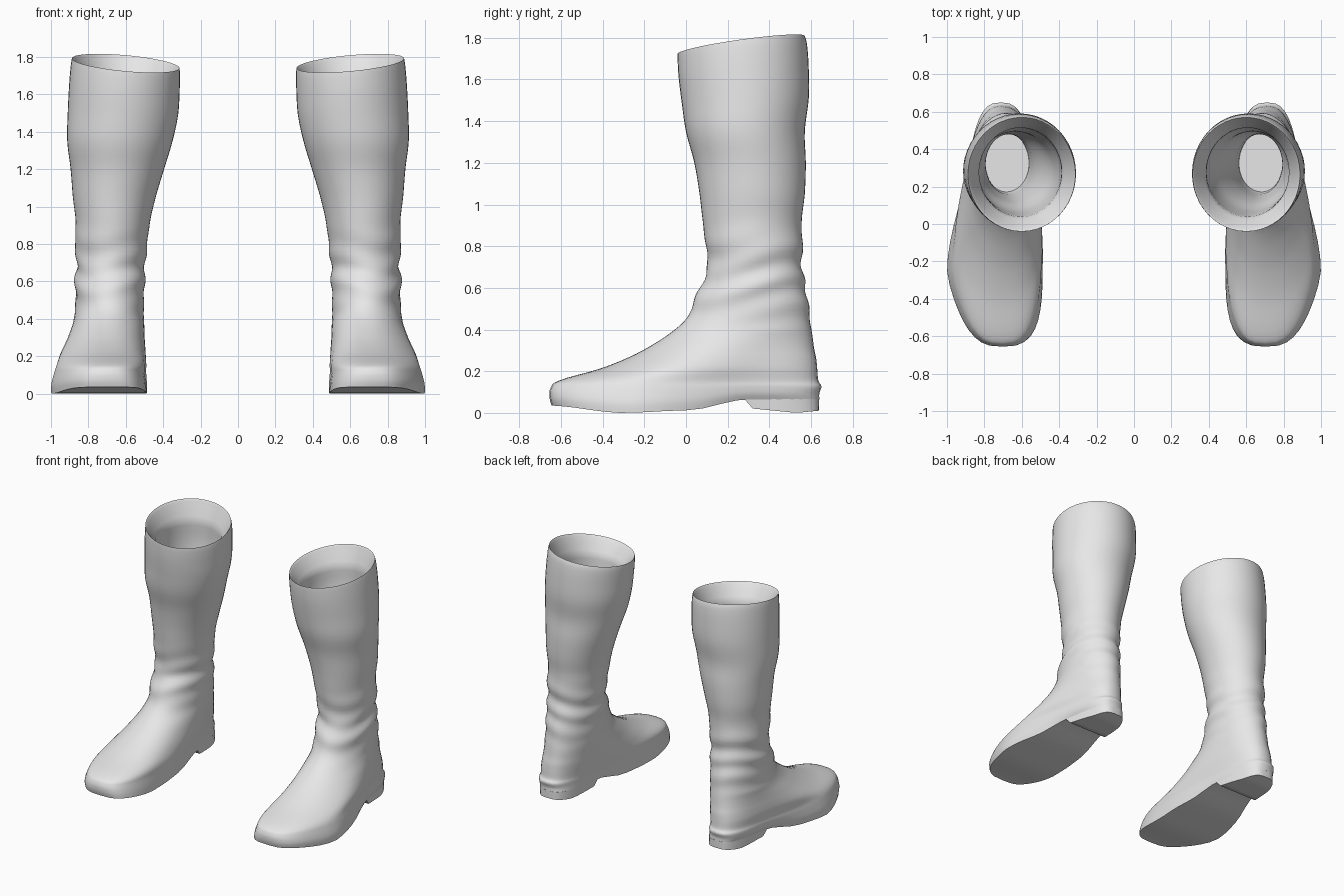
import bpy
import bmesh
from math import sin, cos, acos, pi, tau, exp, copysign

SEGMENTS = 48
STEPS = 4
TOP = 1.767

# Left boot contour: height, front y, back y, inner x, outer x
CONTOUR = [
    (0.0, -.645, .64, .475, 1.015),
    (.05, -.655, .64, .475, 1.015),
    (.11, -.65, .65, .48, 1.0),
    (.155, -.61, .635, .48, .985),
    (.21, -.42, .63, .485, .965),
    (.26, -.29, .625, .49, .94),
    (.31, -.19, .615, .495, .915),
    (.38, -.08, .605, .5, .885),
    (.45, 0, .595, .505, .87),
    (.54, .04, .585, .5, .87),
    (.62, .075, .57, .5, .87),
    (.7, .105, .555, .495, .862),
    (.8, .095, .56, .485, .872),
    (.92, .08, .555, .47, .868),
    (1.05, .065, .57, .44, .883),
    (1.2, .04, .575, .395, .895),
    (1.35, .0, .57, .35, .913),
    (1.5, -.02, .59, .32, .91),
    (1.64, -.035, .588, .312, .902),
    (1.73, -.04, .58, .31, .894),
    (TOP, -.04, .57, .313, .888),
]

# Sole rocker: y, lift
ROCKER = [(-.66, .035), (-.3, 0), (0, .012), (.3, .065), (.7, .065)]


def clamp(v):
    return max(0.0, min(1.0, v))


def smooth(v):
    v = clamp(v)
    return v * v * (3 - 2 * v)


def catmull(p, q, r, s, t):
    return q + .5 * t * (r - p + t * (2*p - 5*q + 4*r - s + t * (3*(q - r) + s - p)))


def refine(rows):
    """Smoothly subdivide the contour rows."""
    last = len(rows) - 1
    result = []
    for i in range(last):
        near = [rows[max(0, min(last, i + k))] for k in (-1, 0, 1, 2)]
        for step in range(STEPS):
            result.append(tuple(catmull(*col, step / STEPS) for col in zip(*near)))
    return result + [rows[-1]]


def rocker_lift(y):
    for (y0, a), (y1, b) in zip(ROCKER, ROCKER[1:]):
        if y <= y1:
            return a + (b - a) * smooth((y - y0) / (y1 - y0))
    return ROCKER[-1][1]


def surface_point(row, angle, inset=0.0):
    """Point on a horizontal outline; angle zero is the front."""
    z, front, back, inner, outer = row
    foot = clamp(1 - z / .4)
    s = (1 - cos(angle)) / 2
    rear = smooth((s - .25) / .55)
    centre = (inner + outer) / 2 - .04 * foot * rear
    centre -= .05 * foot * clamp(1 - s / .3)
    half = (outer - inner) / 2 - .095 * foot * rear - inset
    side = copysign(abs(sin(angle)) ** (1 - .4 * foot), sin(angle))
    x = centre + half * side
    y = front + inset + (back - front - 2 * inset) * s
    # Soft creases around the ankle
    crease = .007 * exp(-((z - .64) / .17) ** 2)
    crease *= sin(44 * z + 1.8 * cos(angle) + 1.2 * sin(2 * angle))
    x += crease * sin(angle)
    y -= crease * cos(angle)
    # Slanted top line and curved sole
    slant = smooth((z - 1.3) / (TOP - 1.3))
    z += slant * (.14 * (y - .27) + .09 * (x - .6))
    z += rocker_lift(y) * clamp(1 - row[0] / .15)
    return x, y, z


def strip_cap(bm, ring):
    """Close a ring with strips running from side to side."""
    n = len(ring)
    for i in range(n // 2):
        loop = [ring[i], ring[i + 1], ring[(n - i - 1) % n], ring[(n - i) % n]]
        unique = list(dict.fromkeys(loop))
        if len(unique) > 2:
            bm.faces.new(unique)


def bridge(bm, low, high):
    n = len(low)
    for i in range(n):
        j = (i + 1) % n
        bm.faces.new((low[i], low[j], high[j], high[i]))


def finish(bm, name, material):
    bmesh.ops.recalc_face_normals(bm, faces=bm.faces[:])
    mesh = bpy.data.meshes.new(name)
    bm.to_mesh(mesh)
    bm.free()
    mesh.materials.append(material)
    obj = bpy.data.objects.new(name, mesh)
    bpy.context.collection.objects.link(obj)
    bpy.ops.object.select_all(action='DESELECT')
    obj.select_set(True)
    bpy.context.view_layer.objects.active = obj
    bpy.ops.object.shade_smooth_by_angle(angle=pi / 4)
    mirror = obj.modifiers.new("Pair", 'MIRROR')
    mirror.use_axis = (True, False, False)
    return obj


def build_upper(material):
    """Outer leather, funnel rim, lining and inner floor."""
    bm = bmesh.new()
    rows = refine(CONTOUR)
    layers = [(row, 0.0) for row in rows]
    for row in reversed(rows[:-1]):
        if row[0] > .78:
            layers.append((row, .075 * clamp((TOP - row[0]) / .13) ** .8))
    rings = []
    for row, inset in layers:
        rings.append([bm.verts.new(surface_point(row, tau * i / SEGMENTS, inset))
                      for i in range(SEGMENTS)])
    for low, high in zip(rings, rings[1:]):
        bridge(bm, low, high)
    strip_cap(bm, rings[0])
    strip_cap(bm, rings[-1])
    return finish(bm, "boot_upper", material)


def build_heel(material):
    """Low heel block under the rear of the sole."""
    bm = bmesh.new()
    base = CONTOUR[0]
    count = 25

    def heel_ring(breast_y, bottom):
        s = (breast_y - base[1]) / (base[2] - base[1])
        start = acos(1 - 2 * s)
        ring = []
        for i in range(count + 1):
            x, y, z = surface_point(base, start + (tau - 2 * start) * i / count)
            z = .1 * abs(y - .53) if bottom else .067
            ring.append(bm.verts.new((x, y, z)))
        return ring

    low, high = heel_ring(.32, True), heel_ring(.28, False)
    bridge(bm, low, high)
    for ring in (low, high):
        for i in range(count // 2):
            bm.faces.new((ring[i], ring[i + 1], ring[count - i - 1], ring[count - i]))
    return finish(bm, "boot_heel", material)


cube = bpy.data.objects.get("Cube")
if cube:
    bpy.data.objects.remove(cube, do_unlink=True)

leather = bpy.data.materials.new("light_grey")
leather.use_nodes = True
grey = (.8, .8, .8, 1)
leather.diffuse_color = grey
leather.node_tree.nodes["Principled BSDF"].inputs["Base Color"].default_value = grey

build_upper(leather)
build_heel(leather)
